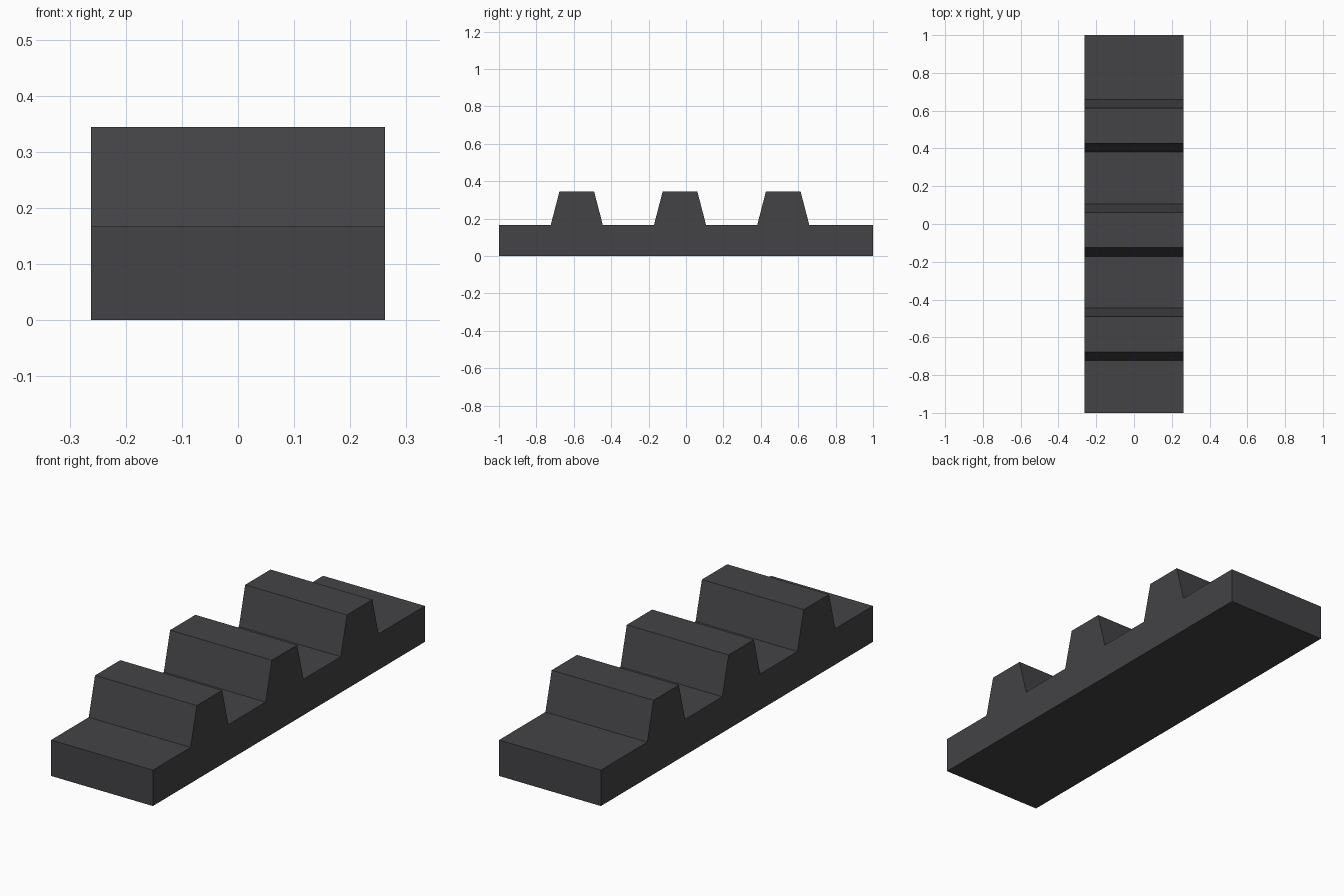
import bpy
import bmesh

if "Cube" in bpy.data.objects:
    bpy.data.objects.remove(bpy.data.objects["Cube"])

HALF_W = 0.262
BASE_H = 0.167
TOP_H = 0.344
TOOTH_CENTRES = (-0.584, -0.032, 0.52)
HALF_FOOT, HALF_CREST = 0.139, 0.093

# Dark rubber-like grey for the whole strip
mat = bpy.data.materials.new("dark_grey")
mat.diffuse_color = (0.057, 0.056, 0.061, 1)
mat.use_nodes = True
mat.node_tree.nodes["Principled BSDF"].inputs["Base Color"].default_value = mat.diffuse_color

# Side profile (y, z): flat base with three tapered teeth
profile = [(-1, 0), (-1, BASE_H)]
for c in TOOTH_CENTRES:
    profile += [(c - HALF_FOOT, BASE_H), (c - HALF_CREST, TOP_H),
                (c + HALF_CREST, TOP_H), (c + HALF_FOOT, BASE_H)]
profile += [(1, BASE_H), (1, 0)]

# Extrude the profile across the width
bm = bmesh.new()
side = bm.faces.new([bm.verts.new((-HALF_W, y, z)) for y, z in profile])
ext = bmesh.ops.extrude_face_region(bm, geom=[side])
moved = [v for v in ext["geom"] if isinstance(v, bmesh.types.BMVert)]
bmesh.ops.translate(bm, verts=moved, vec=(2 * HALF_W, 0, 0))
bmesh.ops.recalc_face_normals(bm, faces=bm.faces)

mesh = bpy.data.meshes.new("toothed_strip")
bm.to_mesh(mesh)
bm.free()
mesh.materials.append(mat)
bpy.context.collection.objects.link(bpy.data.objects.new("toothed_strip", mesh))
